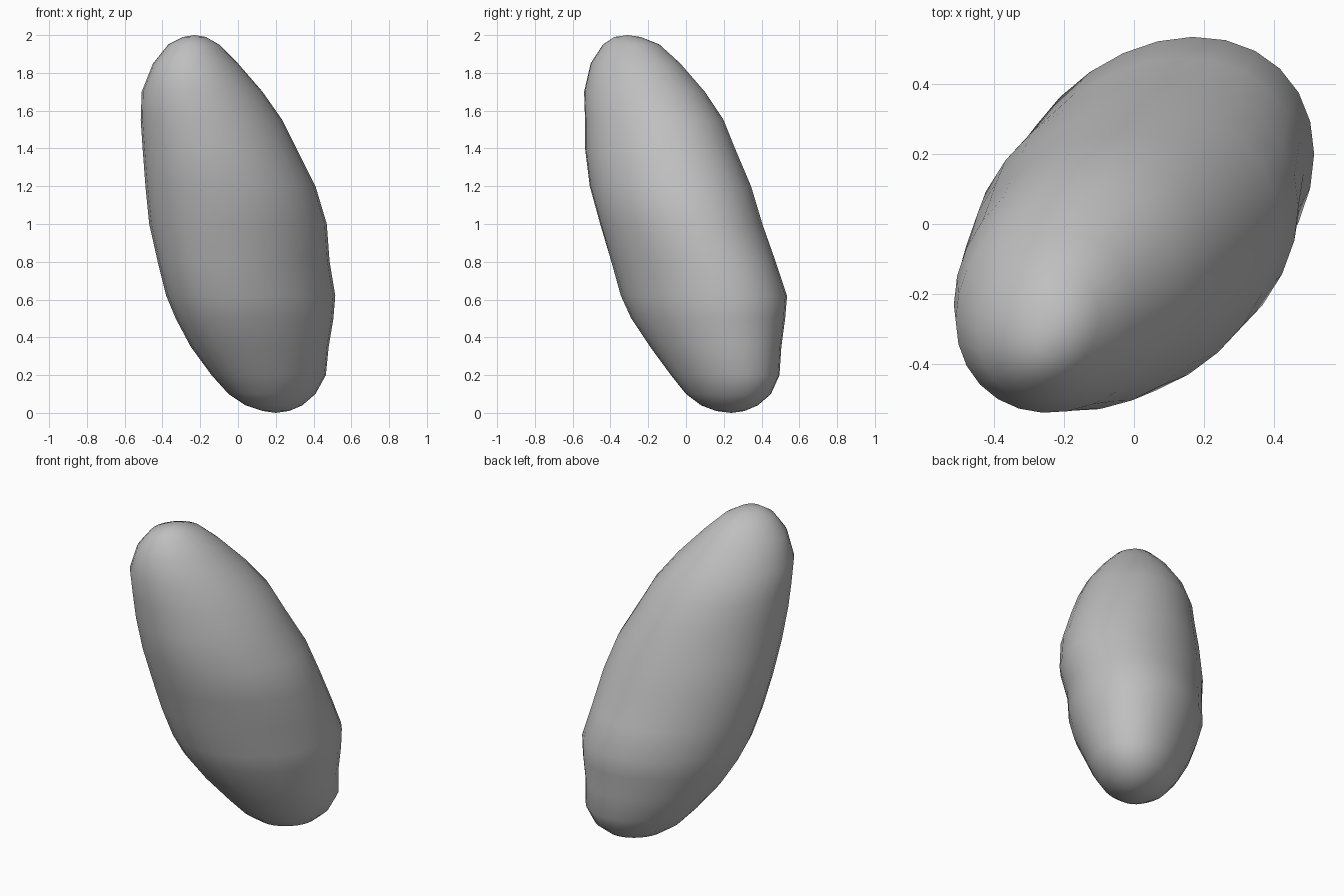
import bpy
import bmesh
from math import sin, cos, asin, tau, radians

cube = bpy.data.objects.get("Cube")
if cube:
    bpy.data.objects.remove(cube, do_unlink=True)

SEGMENTS = 28

# Horizontal slices of the boulder: height, x range, y range
SLICES = [
    (.01, .13, .27, .16, .31),
    (.04, .04, .34, .08, .38),
    (.1, -.05, .41, 0, .45),
    (.2, -.14, .465, -.08, .495),
    (.35, -.25, .48, -.19, .505),
    (.5, -.33, .505, -.29, .525),
    (.62, -.38, .515, -.345, .535),
    (.8, -.425, .485, -.395, .475),
    (1, -.47, .47, -.455, .405),
    (1.2, -.49, .41, -.51, .345),
    (1.4, -.505, .31, -.535, .26),
    (1.55, -.515, .235, -.535, .2),
    (1.7, -.51, .13, -.54, .1),
    (1.85, -.45, 0, -.505, -.03),
    (1.95, -.37, -.1, -.44, -.14),
    (1.99, -.29, -.17, -.38, -.24),
]


def grey_rock_material():
    mat = bpy.data.materials.new("rock_grey")
    colour = (.52, .52, .52, 1)
    mat.diffuse_color = colour
    mat.use_nodes = True
    bsdf = next(n for n in mat.node_tree.nodes if n.type == 'BSDF_PRINCIPLED')
    bsdf.inputs["Base Color"].default_value = colour
    bsdf.inputs["Roughness"].default_value = .9
    return mat


def add_ring(bm, z, x_min, x_max, y_min, y_max):
    """Ellipse filling the given ranges, stretched along the x = y diagonal."""
    centre_x, half_x = (x_min + x_max) / 2, (x_max - x_min) / 2
    centre_y, half_y = (y_min + y_max) / 2, (y_max - y_min) / 2
    # the lower lobe is more stretched than the upper one
    skew = asin(.24 if z < .9 else .17)
    angles = [tau * i / SEGMENTS for i in range(SEGMENTS)]
    return [bm.verts.new((centre_x + half_x * cos(a),
                          centre_y + half_y * sin(a + skew), z))
            for a in angles]


def bridge(bm, lower, upper):
    for i in range(SEGMENTS):
        j = (i + 1) % SEGMENTS
        bm.faces.new((lower[i], lower[j], upper[j], upper[i]))


def cap(bm, ring, tip, flip):
    pole = bm.verts.new(tip)
    for i in range(SEGMENTS):
        pair = (ring[i], ring[(i + 1) % SEGMENTS])
        bm.faces.new((pole, *(reversed(pair) if flip else pair)))


# Boulder: leaning elongated body lofted through the slices
bm = bmesh.new()
rings = [add_ring(bm, *s) for s in SLICES]
for lower, upper in zip(rings, rings[1:]):
    bridge(bm, lower, upper)
cap(bm, rings[0], (.2, .24, 0), True)
cap(bm, rings[-1], (-.23, -.31, 2), False)
bmesh.ops.recalc_face_normals(bm, faces=bm.faces)

mesh = bpy.data.meshes.new("boulder")
bm.to_mesh(mesh)
bm.free()
mesh.materials.append(grey_rock_material())
boulder = bpy.data.objects.new("boulder", mesh)
bpy.context.collection.objects.link(boulder)

# Smooth shading
bpy.ops.object.select_all(action='DESELECT')
boulder.select_set(True)
bpy.context.view_layer.objects.active = boulder
bpy.ops.object.shade_smooth_by_angle(angle=radians(50))
